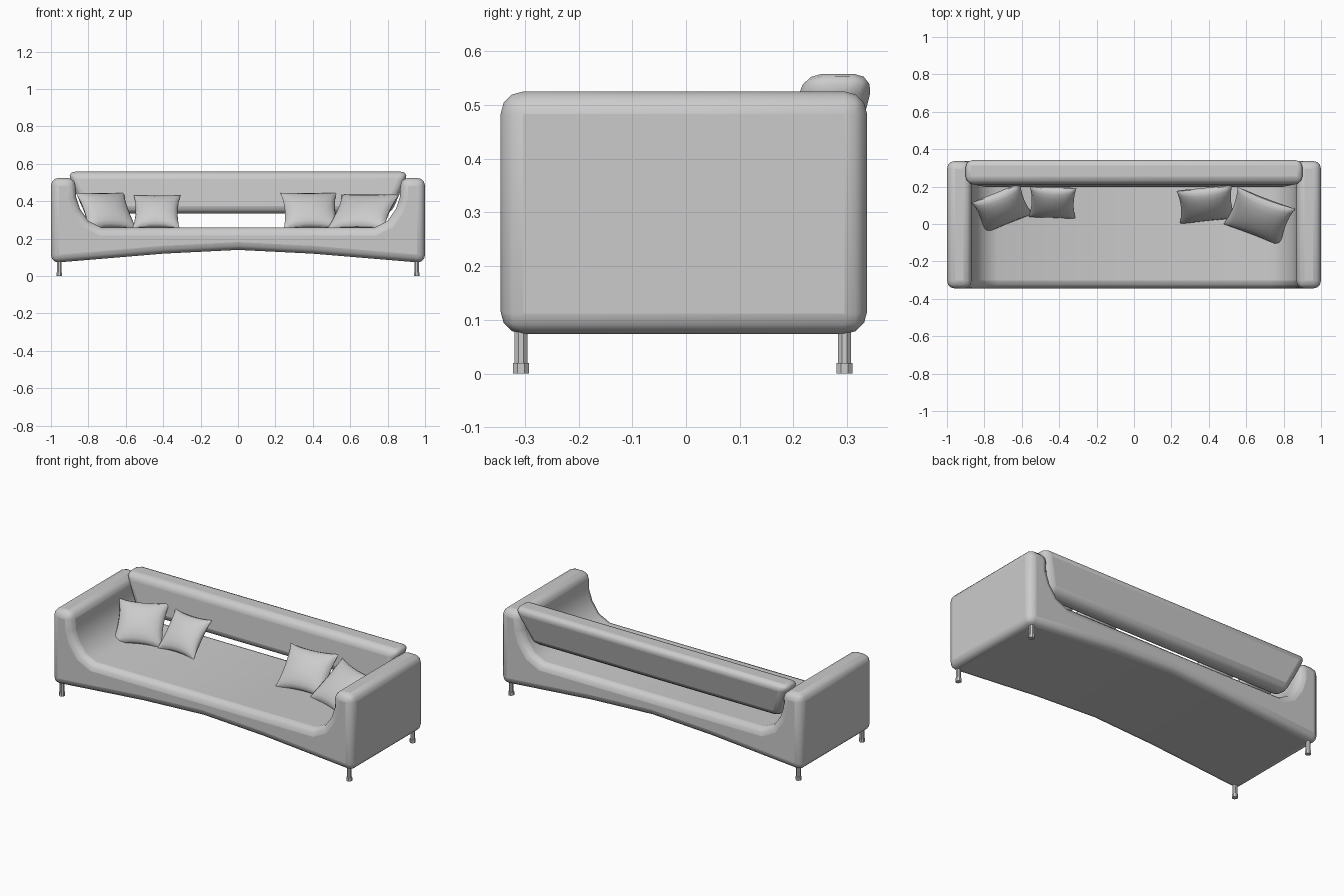
import bpy, bmesh, math
from mathutils import Matrix

if "Cube" in bpy.data.objects:
    bpy.data.objects.remove(bpy.data.objects["Cube"], do_unlink=True)

grey = bpy.data.materials.new("grey fabric")
grey.use_nodes = True
grey.diffuse_color = (0.6, 0.6, 0.6, 1)
grey.node_tree.nodes["Principled BSDF"].inputs["Base Color"].default_value = (0.6, 0.6, 0.6, 1)


def finish(name, bm, bevel=0.0):
    """Turn a bmesh into a smooth-shaded object, optionally with rounded edges."""
    bmesh.ops.recalc_face_normals(bm, faces=bm.faces)
    mesh = bpy.data.meshes.new(name)
    bm.to_mesh(mesh)
    bm.free()
    mesh.materials.append(grey)
    obj = bpy.data.objects.new(name, mesh)
    bpy.context.collection.objects.link(obj)
    if bevel:
        mod = obj.modifiers.new("rounding", 'BEVEL')
        mod.width = bevel
        mod.segments = 3
        mod.limit_method = 'ANGLE'
        mod.angle_limit = math.radians(58)
    bpy.ops.object.select_all(action='DESELECT')
    bpy.context.view_layer.objects.active = obj
    obj.select_set(True)
    bpy.ops.object.shade_smooth_by_angle(angle=math.radians(40))
    return obj


def loft(name, ring_a, ring_b, bevel):
    """Closed solid between two matching rings of points."""
    bm = bmesh.new()
    a = [bm.verts.new(p) for p in ring_a]
    b = [bm.verts.new(p) for p in ring_b]
    bm.faces.new(a)
    bm.faces.new(b[::-1])
    for i in range(len(a)):
        j = (i + 1) % len(a)
        bm.faces.new((a[i], b[i], b[j], a[j]))
    return finish(name, bm, bevel)


# Body: seat and both arms as one mirrored profile, arched underneath
half = [(0.4, 0.12), (1.0, 0.07), (1.0, 0.525), (0.87, 0.525),
        (0.865, 0.42), (0.845, 0.36), (0.80, 0.295), (0.73, 0.26)]
profile = [(0, 0.14)] + half + [(-x, z) for x, z in reversed(half)]
loft("seat_and_arms",
     [(x, -0.345, z) for x, z in profile],
     [(x, 0.337, z) for x, z in profile], 0.042)

# Backrest: leaning bolster with ends that taper downwards
section = [(0.195, 0.335, 0.82), (0.295, 0.335, 0.82),
           (0.352, 0.558, 0.912), (0.213, 0.558, 0.912)]
loft("backrest",
     [(-x, y, z) for y, z, x in section],
     [(x, y, z) for y, z, x in section], 0.04)


# Legs: slim post on a wider foot
def leg(name, x, y):
    bm = bmesh.new()
    for radius, low, high in ((0.013, 0.02, 0.1), (0.0165, 0.0, 0.02)):
        place = Matrix.Translation((x, y, (low + high) / 2)) @ Matrix.Rotation(math.pi / 8, 4, 'Z')
        bmesh.ops.create_cone(bm, cap_ends=True, segments=8, radius1=radius,
                              radius2=radius, depth=high - low, matrix=place)
    finish(name, bm)


for side, x in (("left", 0.955), ("right", -0.955)):
    for end, y in (("front", -0.307), ("back", 0.295)):
        leg(f"{end}_{side}_leg", x, y)


# Cushions: inflated grids with pointed corners and drawn-in edges
def cushion(name, centre, width, height, thick, tilt, yaw):
    n = 10
    bm = bmesh.new()
    for sign in (-1, 1):
        rows = []
        for i in range(n + 1):
            u = math.sin((i / n - 0.5) * math.pi)
            row = []
            for j in range(n + 1):
                v = math.sin((j / n - 0.5) * math.pi)
                puff = ((1 - u * u) * (1 - v * v)) ** 0.45
                row.append(bm.verts.new((u * width / 2 * (1 - 0.1 * (1 - v * v)),
                                         sign * thick / 2 * puff,
                                         v * height / 2 * (1 - 0.1 * (1 - u * u)))))
            rows.append(row)
        for i in range(n):
            for j in range(n):
                bm.faces.new((rows[i][j], rows[i + 1][j], rows[i + 1][j + 1], rows[i][j + 1]))
    bmesh.ops.remove_doubles(bm, verts=bm.verts, dist=0.0005)
    bm.transform(Matrix.Translation(centre)
                 @ Matrix.Rotation(math.radians(yaw), 4, 'Z')
                 @ Matrix.Rotation(math.radians(-tilt), 4, 'X'))
    finish(name, bm)


cushion("right_outer_cushion", (-0.705, 0.085, 0.35), 0.28, 0.26, 0.10, 43, 22)
cushion("right_inner_cushion", (-0.435, 0.115, 0.345), 0.25, 0.24, 0.09, 43, -2)
cushion("left_inner_cushion", (0.385, 0.105, 0.35), 0.30, 0.26, 0.10, 43, 6)
cushion("left_outer_cushion", (0.67, 0.04, 0.345), 0.33, 0.28, 0.10, 50, -21)
